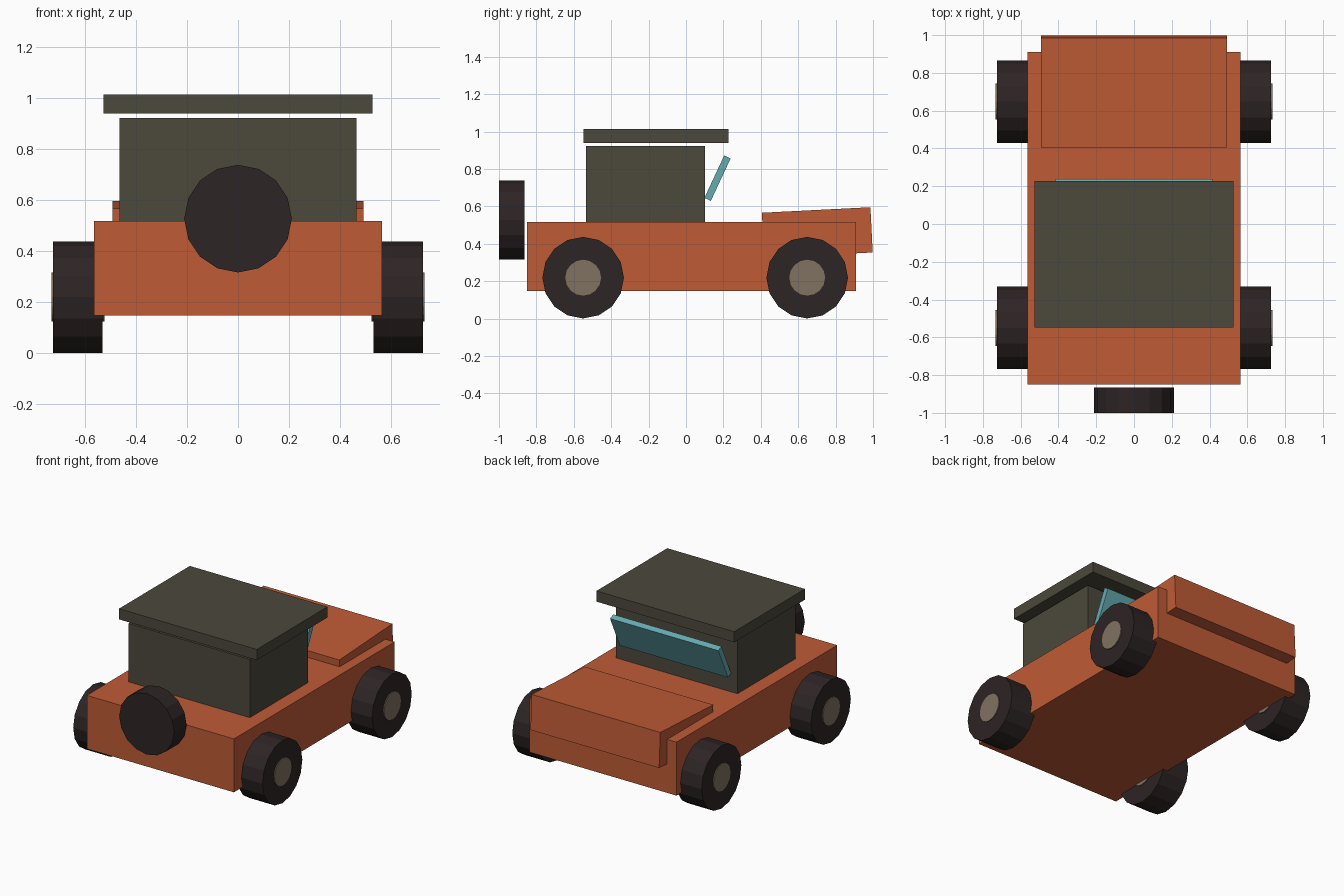
import bpy
import math

default = bpy.data.objects.get("Cube")
if default:
    bpy.data.objects.remove(default, do_unlink=True)


def material(name, rgb):
    mat = bpy.data.materials.new(name)
    mat.use_nodes = True
    colour = (*rgb, 1)
    mat.diffuse_color = colour
    mat.node_tree.nodes["Principled BSDF"].inputs["Base Color"].default_value = colour
    return mat


orange = material("orange paint", (0.52, 0.105, 0.036))
olive = material("dark olive", (0.072, 0.065, 0.045))
rubber = material("tyre rubber", (0.027, 0.018, 0.018))
tan = material("hub tan", (0.22, 0.17, 0.122))
teal = material("teal glass", (0.13, 0.41, 0.44))


def finish(name, mat):
    obj = bpy.context.object
    obj.name = name
    obj.data.materials.append(mat)
    return obj


def box(name, mat, centre, size, tilt=0):
    bpy.ops.mesh.primitive_cube_add(size=1, location=centre, rotation=(math.radians(tilt), 0, 0))
    obj = finish(name, mat)
    obj.scale = size
    return obj


def disc(name, mat, centre, radius, width, rotation):
    bpy.ops.mesh.primitive_cylinder_add(vertices=16, radius=radius, depth=width,
                                        location=centre, rotation=rotation)
    return finish(name, mat)


# Body and tilted bonnet
box("body", orange, (0, 0.03, 0.333), (1.128, 1.76, 0.37))
box("bonnet", orange, (0, 0.702, 0.46), (0.986, 0.581, 0.242), tilt=2.9)

# Cabin, floating roof and leaning windscreen
box("cabin", olive, (0, -0.217, 0.715), (0.93, 0.635, 0.414))
box("roof", olive, (0, -0.161, 0.976), (1.056, 0.775, 0.074))
box("windscreen", teal, (0, 0.1685, 0.751), (0.83, 0.038, 0.25), tilt=-25)

# Road wheels with hubs showing on both faces
across = (0, math.pi / 2, 0)
for end, y in (("rear", -0.55), ("front", 0.648)):
    for side, sign in (("left", 1), ("right", -1)):
        centre = (sign * 0.628, y, 0.219)
        disc(f"{end}_{side}_tyre", rubber, centre, 0.218, 0.195, across)
        disc(f"{end}_{side}_hub", tan, centre, 0.096, 0.208, across)

# Spare wheel behind the body
disc("spare_wheel", rubber, (0, -0.932, 0.527), 0.211, 0.135, (math.pi / 2, 0, 0))
